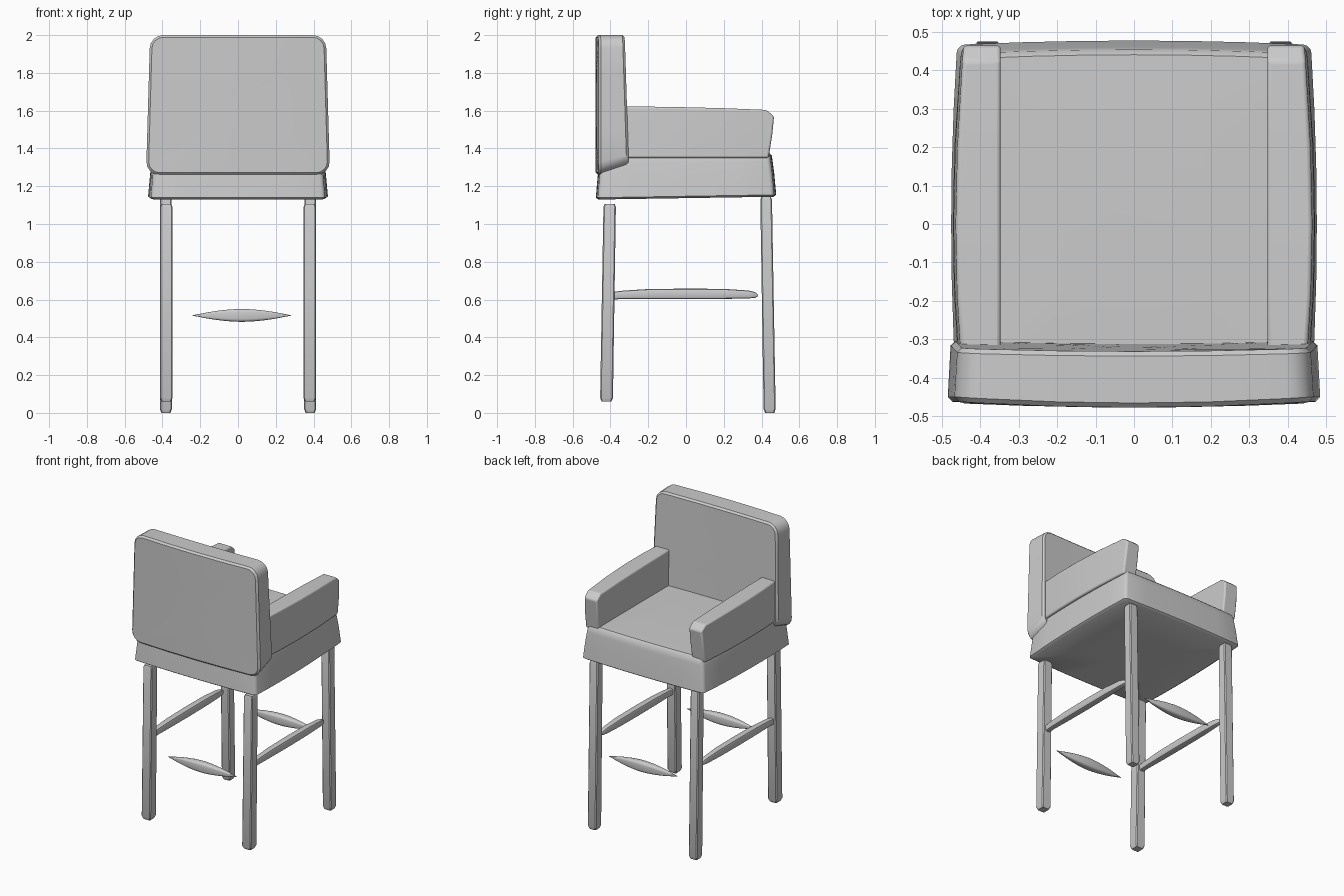
import bpy, bmesh, math

if "Cube" in bpy.data.objects:
    bpy.data.objects.remove(bpy.data.objects["Cube"])


def rrect(hw, hh, r, arc=4, sub=4):
    """Rounded rectangle outline with subdivided sides, counter-clockwise."""
    pts = []
    corners = [(1, 1, 0), (-1, 1, 90), (-1, -1, 180), (1, -1, 270)]
    for sx, sy, a0 in corners:
        arcpts = []
        for i in range(arc + 1):
            a = math.radians(a0 + 90 * i / arc)
            arcpts.append((sx * (hw - r) + r * math.cos(a), sy * (hh - r) + r * math.sin(a)))
        if pts:
            a, b = pts[-1], arcpts[0]
            pts += [(a[0] + (b[0] - a[0]) * k / sub, a[1] + (b[1] - a[1]) * k / sub) for k in range(1, sub)]
        pts += arcpts
    a, b = pts[-1], pts[0]
    pts += [(a[0] + (b[0] - a[0]) * k / sub, a[1] + (b[1] - a[1]) * k / sub) for k in range(1, sub)]
    return pts


def loft(name, rings, bevel=0, angle=35):
    """Skin a list of equal-length rings and cap both ends."""
    bm = bmesh.new()
    vr = [[bm.verts.new(p) for p in ring] for ring in rings]
    n = len(vr[0])
    for a, b in zip(vr, vr[1:]):
        for i in range(n):
            bm.faces.new((a[i], a[(i + 1) % n], b[(i + 1) % n], b[i]))
    bm.faces.new(vr[0])
    bm.faces.new(vr[-1])
    bmesh.ops.recalc_face_normals(bm, faces=bm.faces)
    me = bpy.data.meshes.new(name)
    bm.to_mesh(me)
    bm.free()
    ob = bpy.data.objects.new(name, me)
    bpy.context.collection.objects.link(ob)
    if bevel:
        m = ob.modifiers.new("bevel", 'BEVEL')
        m.width, m.segments, m.limit_method = bevel, 3, 'ANGLE'
    bpy.ops.object.select_all(action='DESELECT')
    ob.select_set(True)
    bpy.context.view_layer.objects.active = ob
    bpy.ops.object.shade_smooth_by_angle(angle=math.radians(angle))
    return ob


# seat: bulged box, a little wider at the bottom
def seat_ring(h, z, tilt):
    out = []
    for x, y in rrect(h - 0.012, h - 0.006, 0.02, 3, 6):
        bx = x * (1 + 0.035 * (1 - (y / h) ** 2))
        by = y * (1 + 0.025 * (1 - (x / h) ** 2))
        out.append((bx, by, z + tilt * y))
    return out


loft("seat", [seat_ring(h, z, t) for h, z, t in [
    (0.2, 1.137, 0.016), (0.458, 1.137, 0.016), (0.472, 1.147, 0.016),
    (0.462, 1.26, 0.01), (0.454, 1.33, 0), (0.449, 1.362, 0),
    (0.436, 1.377, 0), (0.2, 1.383, 0)]])


# backrest: rounded slab, tapered upwards, thicker at the bottom
def back_ring(s, inset, front):
    out = []
    for x, z in rrect(0.475 - inset, 0.37 - inset, 0.07 - min(inset, 0.03)):
        x, z = x * s, z * s
        t = (z + 0.37) / 0.74
        bow = 0.016 * (1 - (x / 0.475) ** 2)
        px = x * (1.025 - 0.045 * t)
        pz = 1.63 + z
        if front:
            y = -0.302 - 0.022 * t - 0.5 * bow - (0 if inset else 0.012)
            pz += 0.04 * (1 - t)
            px *= 0.985
        else:
            y = -0.462 - bow + (0.012 if inset == 0 else 0)
        out.append((px, y, pz))
    return out


loft("backrest", [back_ring(0.05, 0.012, False), back_ring(0.5, 0.012, False),
                  back_ring(1, 0.012, False), back_ring(1, 0, False),
                  back_ring(1, 0, True), back_ring(1, 0.012, True),
                  back_ring(0.5, 0.012, True), back_ring(0.05, 0.012, True)])

# armrests: blocks rising flush from the seat, rear ends leaning outwards
for sx, side in ((-1, "left"), (1, "right")):
    rings = []
    for yb, yt, zt in [(-0.36, -0.36, 1.622), (-0.18, -0.18, 1.621), (0, 0, 1.618),
                       (0.2, 0.2, 1.613), (0.40, 0.425, 1.604), (0.437, 0.466, 1.57)]:
        o = 0.472 - 0.022 * (yb / 0.45) ** 2
        rings.append([(sx * 0.35, yb, 1.35), (sx * o, yb, 1.35),
                      (sx * (o - 0.002), (yb + yt * 2) / 3, 1.47),
                      (sx * (o - 0.008), yt, zt), (sx * 0.347, yt, zt),
                      (sx * 0.349, (yb + yt * 2) / 3, 1.47)])
    loft(side + "_armrest", rings, 0.01)

# legs: slim chamfered posts, slightly splayed
def leg(name, cx, yb, yt, zb, zt, hw=0.034):
    rings = []
    for z, s in ((zb, 0.75), (zb + 0.02, 1), (zt - 0.015, 0.97), (zt, 0.8)):
        y = yb + (yt - yb) * (z - zb) / (zt - zb)
        rings.append([(cx + a * s, y + b * s, z) for a, b in rrect(hw, hw, 0.006, 1, 1)])
    loft(name, rings, 0, 25)


for sx, side in ((-1, "left"), (1, "right")):
    leg(side + "_front_leg", sx * 0.38, -0.421, -0.404, 0.06, 1.105)
    leg(side + "_rear_leg", sx * 0.382, 0.443, 0.424, 0.0, 1.143, 0.032)

# side stretchers: flattened bars ending in a blunt point near the rear legs
for sx, side in ((-1, "left"), (1, "right")):
    rings = []
    for y, s, z in [(-0.40, 0.7, 0.62), (-0.33, 0.8, 0.625), (-0.2, 0.95, 0.629), (0, 1, 0.63),
                    (0.2, 0.95, 0.63), (0.33, 0.75, 0.627), (0.365, 0.55, 0.624), (0.382, 0.15, 0.622)]:
        rings.append([(sx * 0.38 + a * s, y, z + b * s) for a, b in rrect(0.024, 0.028, 0.012, 2, 1)])
    loft(side + "_stretcher", rings)

# front and rear stretchers: free lens-shaped bars
for y0, side in ((-0.413, "front"), (0.433, "rear")):
    rings = []
    for i in range(15):
        u = -1 + 2 * i / 14
        s = max(0.04, (1 - abs(u) ** 1.8))
        rings.append([(0.02 + 0.26 * u, y0 + a * s, 0.516 + b * s) for a, b in rrect(0.026, 0.034, 0.016, 3, 1)])
    loft(side + "_stretcher", rings)
